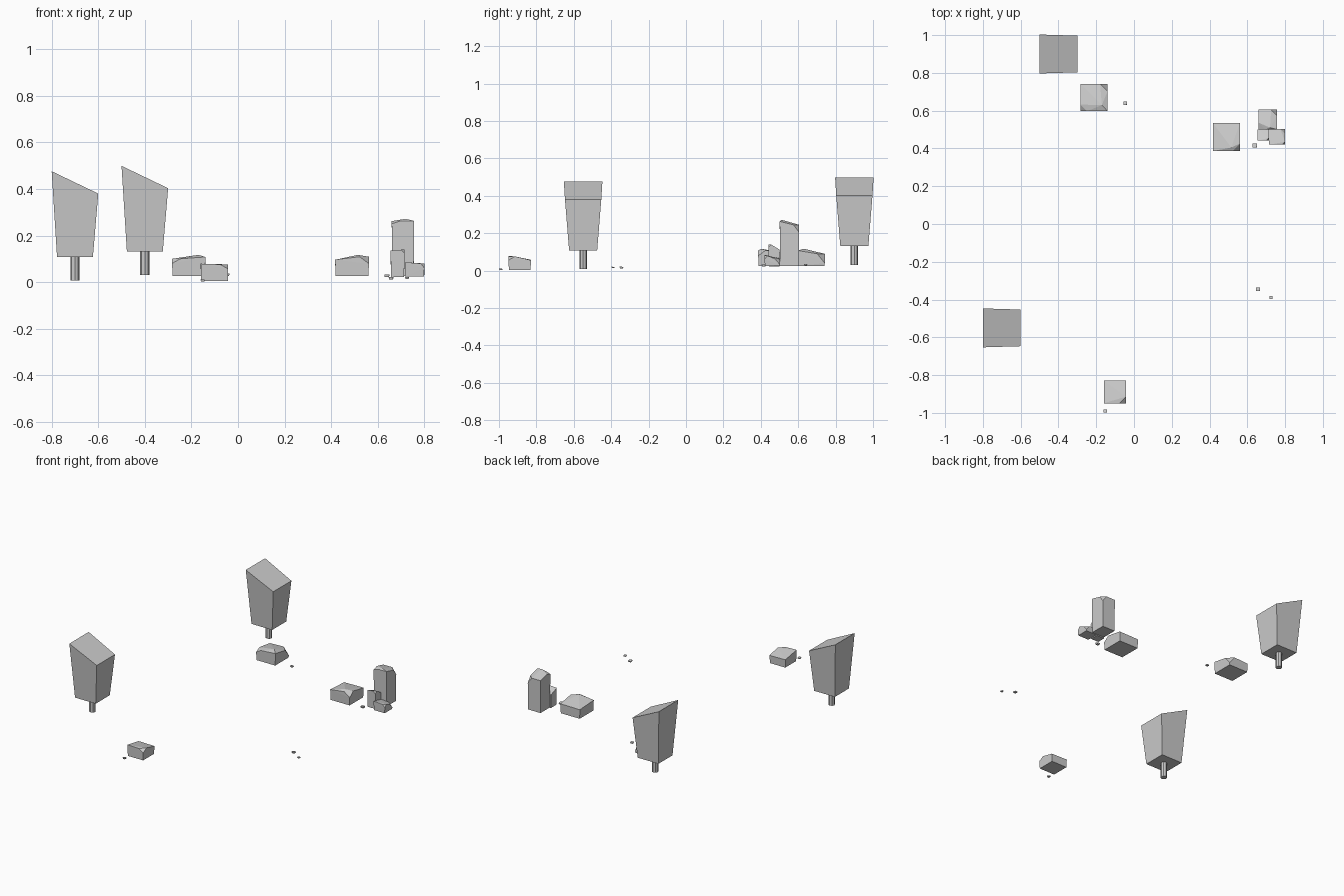
import bpy, bmesh

if "Cube" in bpy.data.objects:
    bpy.data.objects.remove(bpy.data.objects["Cube"])


def hull(name, points):
    """Flat-faced convex solid around a handful of points."""
    bm = bmesh.new()
    for p in points:
        bm.verts.new(p)
    res = bmesh.ops.convex_hull(bm, input=bm.verts)
    junk = {e for k in ("geom_interior", "geom_unused") for e in res[k]
            if isinstance(e, bmesh.types.BMVert)}
    bmesh.ops.delete(bm, geom=list(junk), context='VERTS')
    bmesh.ops.dissolve_limit(bm, angle_limit=0.02, verts=bm.verts, edges=bm.edges)
    bmesh.ops.recalc_face_normals(bm, faces=bm.faces)
    me = bpy.data.meshes.new(name)
    bm.to_mesh(me)
    bm.free()
    ob = bpy.data.objects.new(name, me)
    bpy.context.collection.objects.link(ob)
    return ob


def rock(name, x0, x1, y0, y1, z0, tops, chips=None, peak=None):
    """Block with four top heights (counter-clockwise from front left) and chipped corners."""
    pts = []
    corners = [(x0, y0, 1, 1), (x1, y0, -1, 1), (x1, y1, -1, -1), (x0, y1, 1, -1)]
    for i, ((x, y, sx, sy), h) in enumerate(zip(corners, tops)):
        pts.append((x + sx * 0.002, y + sy * 0.002, z0))
        if chips and i in chips:
            c, d = chips[i]
            pts += [(x + sx * c, y, h), (x, y + sy * c, h), (x, y, h - d)]
        else:
            pts.append((x, y, h))
    if peak:
        pts.append(peak)
    return hull(name, pts)


def tree(n, x, y, z):
    # Trunk
    bpy.ops.mesh.primitive_cylinder_add(vertices=8, radius=0.02, depth=0.11,
                                        location=(x, y, z + 0.055))
    bpy.context.object.name = f"tree_trunk_{n}"
    # Tapered foliage with slanted top
    pts = []
    for sx in (-1, 1):
        for sy in (-1, 1):
            pts.append((x + sx * 0.077, y + sy * 0.075, z + 0.1))
            top = 0.468 if sx < 0 else 0.372
            pts.append((x + sx * 0.1, y + sy * 0.1 - 0.003 * sx * sy, z + top))
    hull(f"tree_foliage_{n}", pts)


tree(1, -0.70, -0.55, 0.008)
tree(2, -0.40, 0.90, 0.031)

# Low boulders
rock("boulder_back", -0.283, -0.14, 0.597, 0.742, 0.026, (0.10, 0.108, 0.09, 0.085),
     {0: (0.035, 0.02), 2: (0.04, 0.05)}, (-0.17, 0.63, 0.117))
rock("boulder_front", -0.16, -0.042, -0.949, -0.829, 0.004, (0.079, 0.076, 0.056, 0.058),
     {1: (0.035, 0.02)})
rock("boulder_right", 0.417, 0.562, 0.386, 0.535, 0.026, (0.096, 0.109, 0.09, 0.088),
     {1: (0.04, 0.03)}, (0.515, 0.405, 0.117))

# Standing stone and its neighbours
rock("standing_stone", 0.66, 0.756, 0.501, 0.605, 0.026, (0.262, 0.263, 0.245, 0.245),
     {0: (0.035, 0.012), 2: (0.03, 0.04)}, (0.72, 0.51, 0.272))
rock("leaning_stone", 0.655, 0.715, 0.441, 0.501, 0.022, (0.136, 0.139, 0.112, 0.112),
     {1: (0.015, 0.015)})
rock("small_stone", 0.716, 0.80, 0.42, 0.502, 0.024, (0.085, 0.08, 0.062, 0.065),
     {1: (0.015, 0.02), 2: (0.025, 0.03)})

# Pebbles
for i, (x, y, z, r) in enumerate([(0.639, 0.416, 0.022, 0.011), (-0.046, 0.64, 0.027, 0.009),
                                  (-0.152, -0.99, 0.003, 0.009), (0.657, -0.345, 0.012, 0.010),
                                  (0.726, -0.389, 0.013, 0.008)]):
    t = z + r
    rock(f"pebble_{i + 1}", x - r, x + r, y - r, y + r, z, (t, t, t - 0.002, t - 0.002),
         {1: (0.005, 0.003), 2: (0.005, 0.003)})
